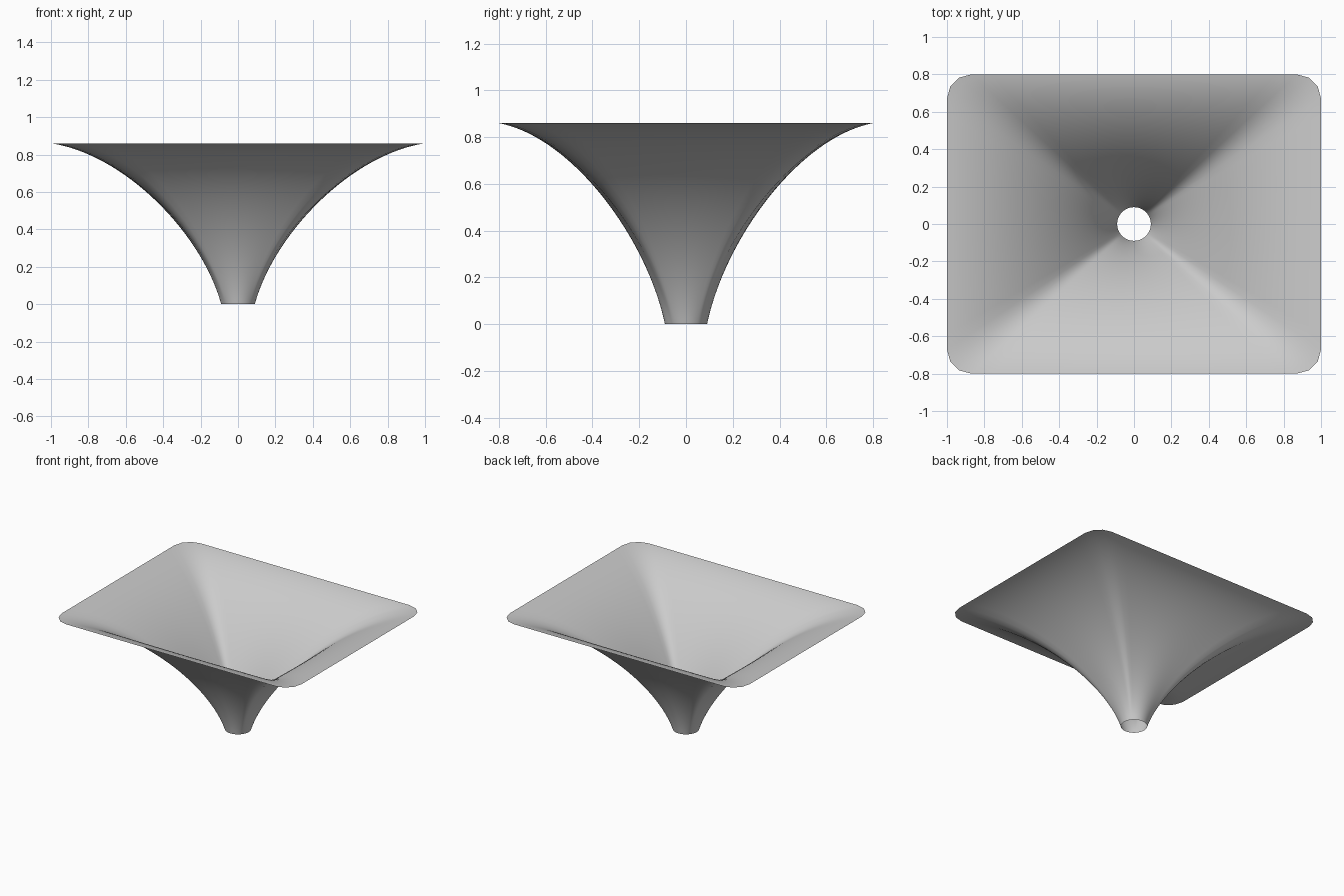
import bpy
import math

cube = bpy.data.objects.get("Cube")
if cube:
    bpy.data.objects.remove(cube, do_unlink=True)

HALF_X, HALF_Y, HEIGHT = 1.0, 0.8, 0.86
THROAT, CORNER = 0.09, 0.13
RINGS, SIDE_STEPS, CORNER_STEPS = 40, 16, 3


def mouth_outline():
    """Rounded rectangle, counter-clockwise, with subdivided straight sides."""
    cx, cy = HALF_X - CORNER, HALF_Y - CORNER
    arcs = []
    for i, (sx, sy) in enumerate([(1, 1), (-1, 1), (-1, -1), (1, -1)]):
        for k in range(CORNER_STEPS + 1):
            a = math.pi / 2 * (i + k / CORNER_STEPS)
            arcs.append((sx * cx + CORNER * math.cos(a), sy * cy + CORNER * math.sin(a)))
    points = []
    for i, (x, y) in enumerate(arcs):
        nx, ny = arcs[(i + 1) % len(arcs)]
        steps = SIDE_STEPS if i % (CORNER_STEPS + 1) == CORNER_STEPS else 1
        for k in range(steps):
            t = k / steps
            points.append((x + (nx - x) * t, y + (ny - y) * t))
    return points


def bezier(t, a, b, c, d):
    u = 1 - t
    return u**3 * a + 3 * u * u * t * b + 3 * u * t * t * c + t**3 * d


# Flared horn: round throat blended into the rectangular mouth
outline = mouth_outline()
n = len(outline)
verts, faces = [], []
for ring in range(RINGS + 1):
    t = ring / RINGS
    spread = (bezier(t, THROAT, 0.19, 0.6, HALF_X) - THROAT) / (HALF_X - THROAT)
    z = bezier(t, 0, 0.37, 0.8, HEIGHT)
    for x, y in outline:
        r = math.hypot(x, y)
        scale = (1 - spread) * THROAT / r + spread
        verts.append((x * scale, y * scale, z))
for ring in range(RINGS):
    for i in range(n):
        j = (i + 1) % n
        lo, hi = ring * n, (ring + 1) * n
        faces.append((lo + i, lo + j, hi + j, hi + i))

mesh = bpy.data.meshes.new("horn_shell")
mesh.from_pydata(verts, [], faces)
horn = bpy.data.objects.new("horn_shell", mesh)
bpy.context.collection.objects.link(horn)
for poly in mesh.polygons:
    poly.use_smooth = True

# Plain grey finish
grey = bpy.data.materials.new("light_grey")
grey.use_nodes = True
colour = (0.6, 0.6, 0.6, 1)
grey.diffuse_color = colour
grey.node_tree.nodes["Principled BSDF"].inputs["Base Color"].default_value = colour
mesh.materials.append(grey)
